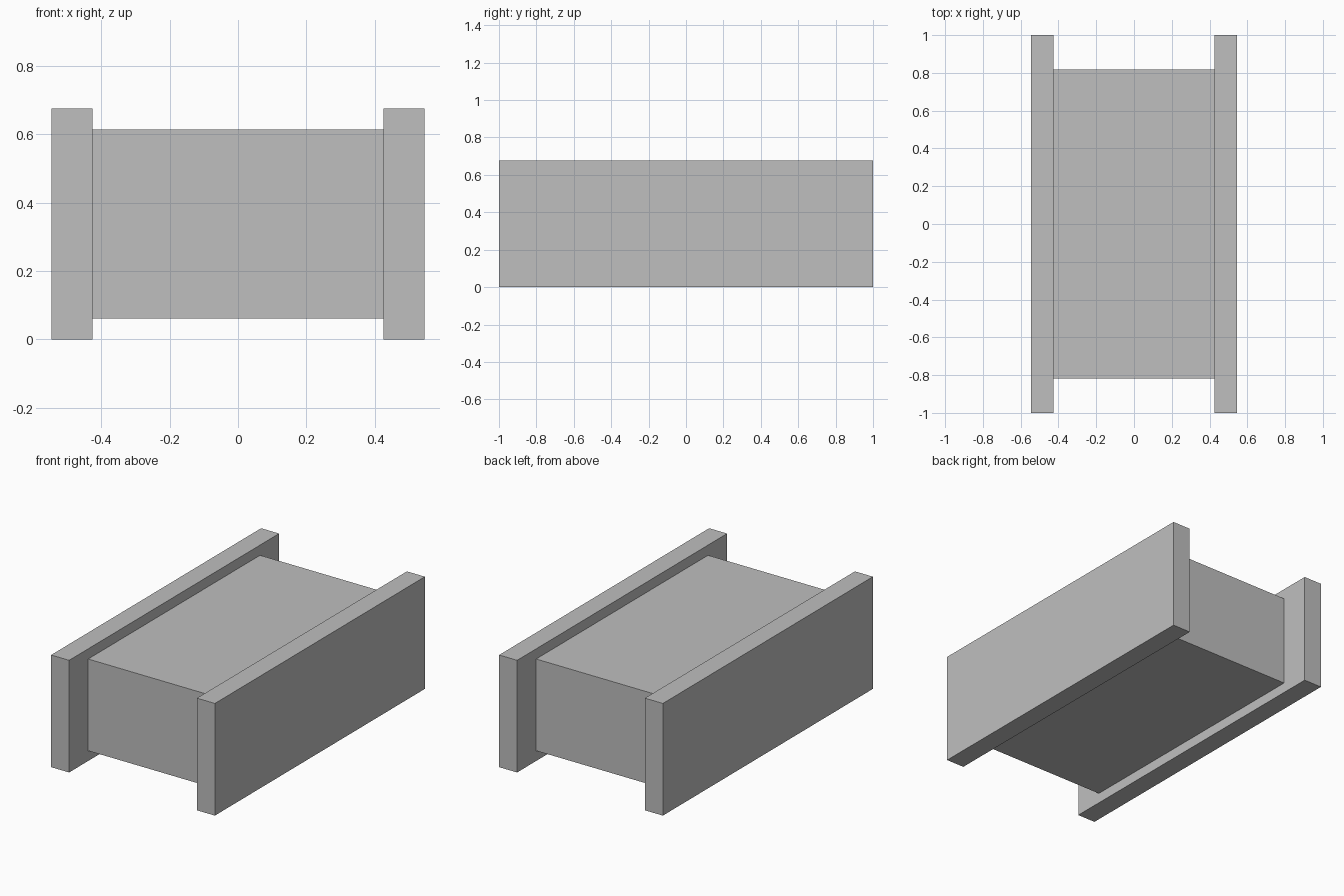
import bpy

# Remove the default cube
cube = bpy.data.objects.get("Cube")
if cube:
    bpy.data.objects.remove(cube, do_unlink=True)

# Single plain grey
grey = bpy.data.materials.new("plain_grey")
grey.use_nodes = True
colour = (0.52, 0.52, 0.52, 1)
grey.diffuse_color = colour
grey.node_tree.nodes["Principled BSDF"].inputs["Base Color"].default_value = colour

HEIGHT = 0.676
PANEL_THICKNESS = 0.12
OUTER_X = 0.546


def box(name, size, location):
    bpy.ops.mesh.primitive_cube_add(size=1, location=location)
    obj = bpy.context.object
    obj.name = name
    obj.scale = size
    bpy.ops.object.transform_apply(location=False, rotation=False, scale=True)
    obj.data.materials.append(grey)
    return obj


# Central block held between the side panels
box("centre_block", (2 * (OUTER_X - PANEL_THICKNESS), 1.637, 0.553), (0, 0, HEIGHT / 2))

# Longer, taller side panels
for name, side in (("left_panel", 1), ("right_panel", -1)):
    box(name, (PANEL_THICKNESS, 2, HEIGHT),
        (side * (OUTER_X - PANEL_THICKNESS / 2), 0, HEIGHT / 2))
